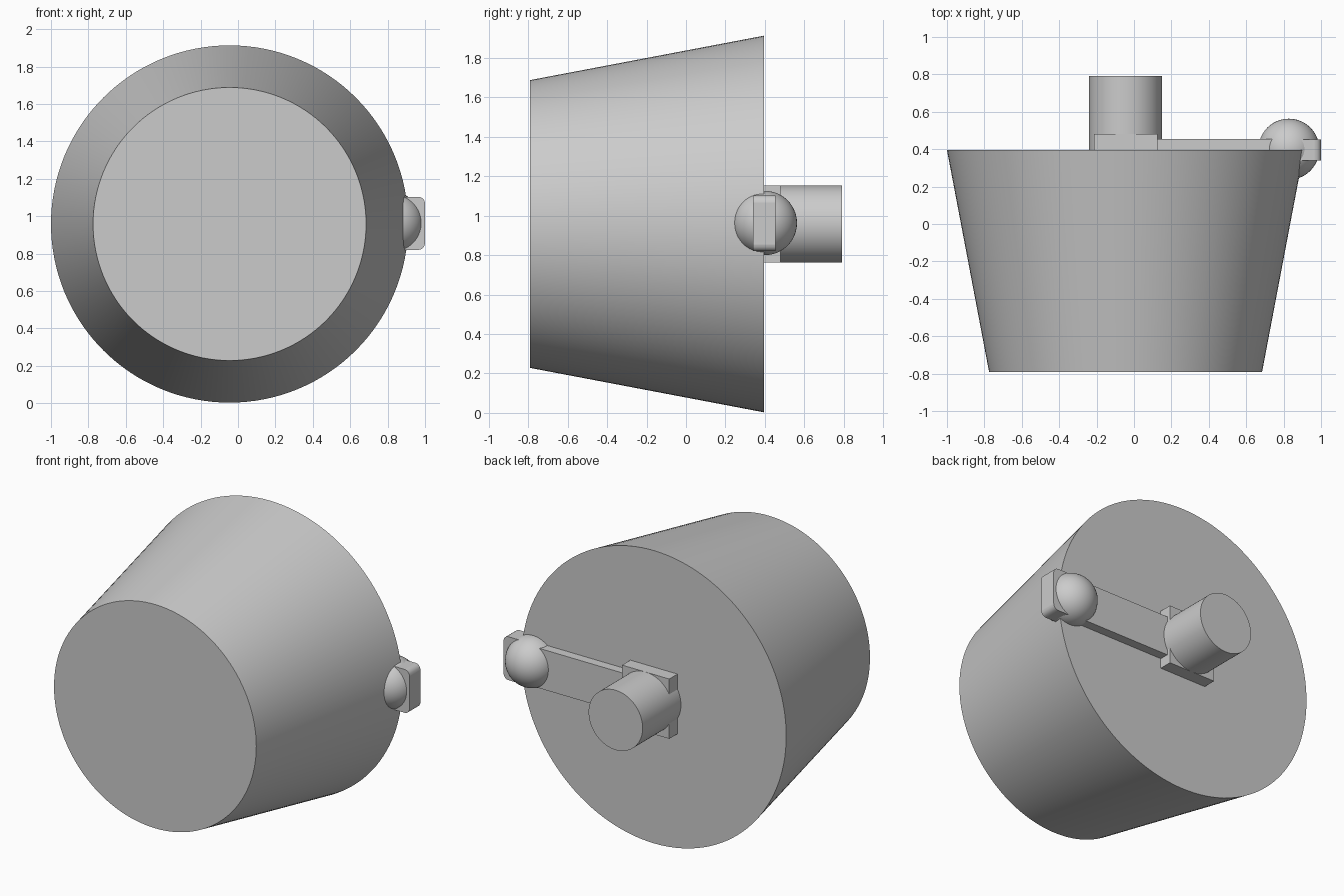
import bpy, math
from mathutils import Matrix

cube = bpy.data.objects.get("Cube")
if cube:
    bpy.data.objects.remove(cube, do_unlink=True)

grey = bpy.data.materials.new("plain_grey")
grey.use_nodes = True
grey.diffuse_color = (0.6, 0.6, 0.6, 1)
grey.node_tree.nodes["Principled BSDF"].inputs["Base Color"].default_value = grey.diffuse_color

AXIS_X, MID_Z = -0.045, 0.958   # shared axis of the round parts
BACK_Y = 0.395                  # flat back of the body


def finish(name, smooth=True):
    ob = bpy.context.object
    ob.name = name
    ob.data.materials.append(grey)
    bpy.ops.object.transform_apply(location=False, rotation=True, scale=True)
    if smooth:
        bpy.ops.object.shade_smooth_by_angle(angle=math.radians(30))
    return ob


def drum(name, r_front, r_back, y0, y1, sides):
    bpy.ops.mesh.primitive_cone_add(
        vertices=sides, radius1=r_back, radius2=r_front, depth=y1 - y0,
        location=(AXIS_X, (y0 + y1) / 2, MID_Z), rotation=(math.pi / 2, 0, 0))
    return finish(name)


def box(name, x, y, z):
    spans = (x, y, z)
    bpy.ops.mesh.primitive_cube_add(size=1, location=[sum(s) / 2 for s in spans])
    bpy.context.object.scale = [s[1] - s[0] for s in spans]
    return finish(name, smooth=False)


# Tapered main body and the shaft on its back
drum("body", 0.73, 0.955, -0.79, BACK_Y, 128)
drum("shaft", 0.195, 0.195, BACK_Y - 0.02, 0.79, 96)

# Square mount round the shaft and the arm running to the rim
box("shaft_mount", (-0.215, 0.125), (BACK_Y - 0.02, 0.48), (MID_Z - 0.195, MID_Z + 0.195))
box("arm", (AXIS_X, 0.84), (BACK_Y - 0.02, 0.455), (MID_Z - 0.13, MID_Z + 0.13))

# Ball on the rim
bpy.ops.mesh.primitive_uv_sphere_add(
    segments=48, ring_count=24, radius=0.163, location=(0.828, 0.4, MID_Z + 0.005))
finish("rim_ball")

# Catch with rounded corners beyond the ball
catch = box("catch", (0.82, 1.0), (0.34, 0.453), (0.82, 1.103))
bevel = catch.modifiers.new("rounded_corners", "BEVEL")
bevel.width = 0.035
bevel.segments = 4
bevel.limit_method = "WEIGHT"
weights = catch.data.attributes.new("bevel_weight_edge", "FLOAT", "EDGE")
for e in catch.data.edges:
    a, b = (catch.data.vertices[i].co for i in e.vertices)
    if abs(a.y - b.y) > 0.05:      # only the edges running front to back
        weights.data[e.index].value = 1.0
bpy.ops.object.shade_smooth_by_angle(angle=math.radians(30))
